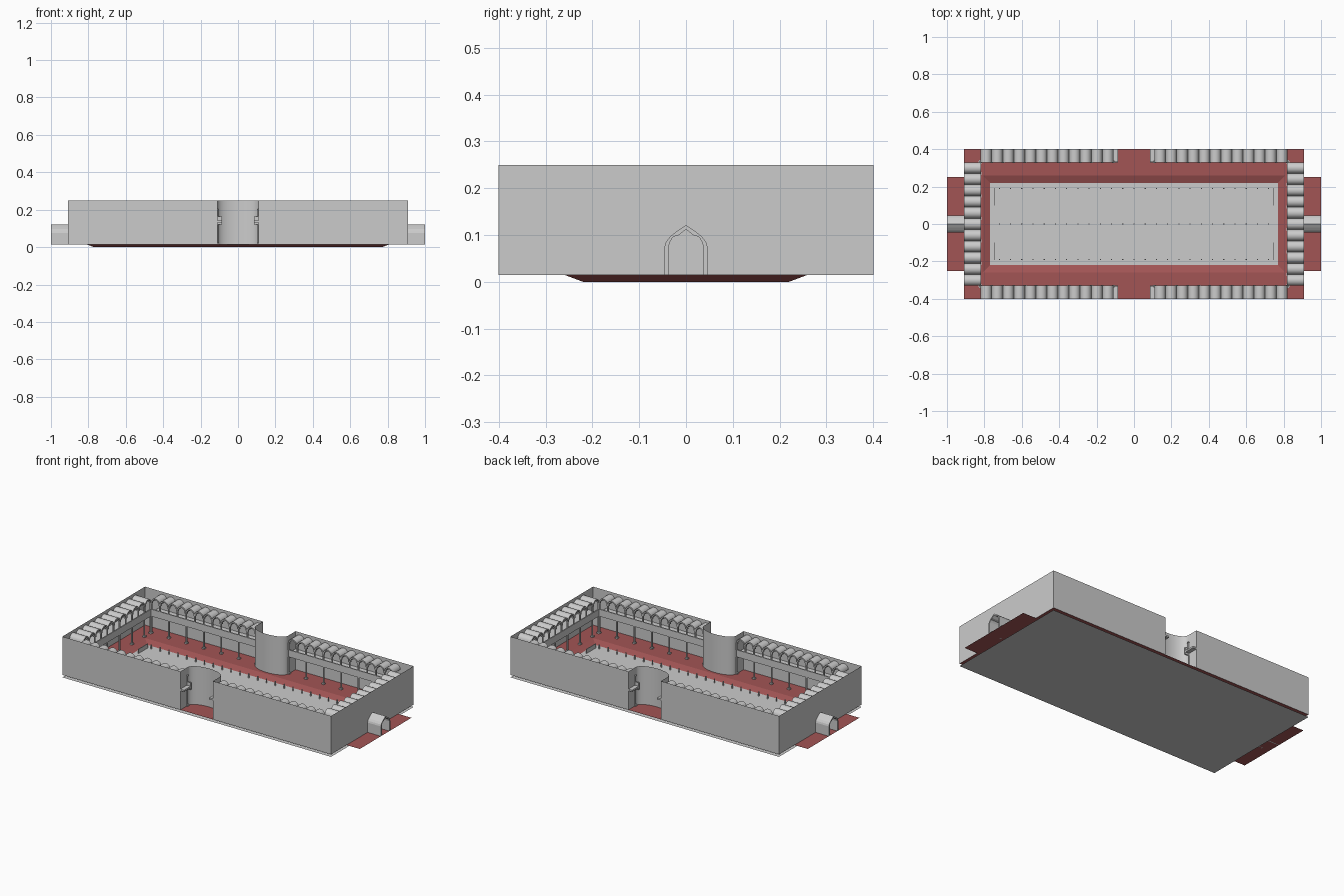
import bpy, bmesh, math
from mathutils import Matrix, Vector

if "Cube" in bpy.data.objects:
    bpy.data.objects.remove(bpy.data.objects["Cube"])

FLOOR, TOP = 0.015, 0.25
red = bpy.data.materials.new("red_ground")
red.diffuse_color = (0.36, 0.09, 0.09, 1)
red.use_nodes = True
red.node_tree.nodes["Principled BSDF"].inputs["Base Color"].default_value = red.diffuse_color


def finish(name, bm, mat=None, smooth=False):
    me = bpy.data.meshes.new(name)
    bm.to_mesh(me)
    bm.free()
    ob = bpy.data.objects.new(name, me)
    bpy.context.collection.objects.link(ob)
    if mat:
        me.materials.append(mat)
    if smooth:
        bpy.ops.object.select_all(action='DESELECT')
        ob.select_set(True)
        bpy.context.view_layer.objects.active = ob
        bpy.ops.object.shade_smooth_by_angle(angle=math.radians(35))
    return ob


def box(bm, lo, hi, mx=Matrix()):
    lo, hi = Vector(lo), Vector(hi)
    m = mx @ Matrix.Translation((lo + hi) / 2) @ Matrix.Diagonal((*(hi - lo), 1))
    bmesh.ops.create_cube(bm, size=1, matrix=m)


def column(bm, u, v, z0, z1, r, mx=Matrix(), seg=8):
    bmesh.ops.create_cone(bm, segments=seg, radius1=r, radius2=r, depth=z1 - z0, cap_ends=True,
                          matrix=mx @ Matrix.Translation((u, v, (z0 + z1) / 2)))


def rect(bm, x, y, z):
    return [bm.verts.new(p) for p in ((-x, -y, z), (x, -y, z), (x, y, z), (-x, y, z))]


def bridge(bm, a, b, closed=True):
    n = len(a)
    for i in range(n if closed else n - 1):
        j = (i + 1) % n
        bm.faces.new((a[i], a[j], b[j], b[i]))


def shell(bm, outer, inner, to3d, d0, d1):
    # hollow arch: outer and inner outlines extruded from d0 to d1
    rings = [[bm.verts.new(to3d(p, d)) for p in pts]
             for pts, d in ((outer, d0), (outer, d1), (inner, d1), (inner, d0))]
    for k in range(4):
        bridge(bm, rings[k], rings[(k + 1) % 4], closed=False)
    for end in (0, -1):
        bm.faces.new([r[end] for r in rings])


# grey arena base sheet
bm = bmesh.new()
bm.faces.new(rect(bm, 0.91, 0.40, 0.0))
finish("arena_base", bm)

# red walkway with sloped bank down to the arena
bm = bmesh.new()
a, b, c = rect(bm, 0.91, 0.40, FLOOR), rect(bm, 0.81, 0.26, FLOOR), rect(bm, 0.77, 0.22, 0.0)
bridge(bm, a, b)
bridge(bm, b, c)
finish("walkway", bm, red)

# red aprons outside both gates
bm = bmesh.new()
for s in (-1, 1):
    bm.faces.new([bm.verts.new((s * x, y, FLOOR)) for x, y in
                  ((0.91, -0.25), (1.0, -0.25), (1.0, 0.25), (0.91, 0.25))])
finish("gate_apron", bm, red)

# outer wall with a curved niche in the middle of both long sides
arc = [(0.11 * math.cos(t), 0.33 - 0.053 * math.sin(t))
       for t in (math.pi * i / 24 for i in range(25))]
half = [(0.91, 0.40), (0.11, 0.40)] + arc + [(-0.11, 0.40), (-0.91, 0.40)]
path = half + [(-x, -y) for x, y in half]
bm = bmesh.new()
bridge(bm, [bm.verts.new((x, y, FLOOR)) for x, y in path],
       [bm.verts.new((x, y, TOP)) for x, y in path])
finish("outer_wall", bm, smooth=True)


# one straight gallery: u runs along it, v points outward from the arcade
def gallery(tag, origin, angle, length, bays, depth, lo, hi):
    mx = Matrix.Translation(origin) @ Matrix.Rotation(angle, 4, 'Z')
    pitch = length / bays
    r, spring = pitch / 2, 0.205
    # balcony slab and parapet
    bm = bmesh.new()
    box(bm, (lo, 0, 0.132), (hi, depth, 0.142), mx)
    box(bm, (lo, 0, 0.12), (hi, 0.007, 0.163), mx)
    finish(tag + "_balcony", bm)
    # vaults with a raised arch rim
    bm = bmesh.new()
    for i in range(bays):
        u0 = -length / 2 + pitch * (i + 0.5)

        def ring(q):
            return [(u0 + q * math.cos(math.pi * k / 10), spring + q * math.sin(math.pi * k / 10))
                    for k in range(11)]

        def place(p, d):
            return mx @ Vector((p[0], d, p[1]))
        shell(bm, ring(r), ring(r - 0.004), place, 0.004, depth)
        shell(bm, ring(r), ring(r - 0.008), place, -0.002, 0.005)
    finish(tag + "_vaults", bm, smooth=True)
    # upper and lower columns
    bm = bmesh.new()
    for i in range(bays + 1):
        u = -length / 2 + pitch * i
        column(bm, u, 0.003, 0.163, spring, 0.005, mx)
        box(bm, (u - 0.007, -0.003, spring - 0.006), (u + 0.007, 0.009, spring), mx)
        if i % 2 == 0 or i == bays:
            column(bm, u, 0.004, FLOOR, 0.12, 0.005, mx)
            box(bm, (u - 0.008, -0.004, FLOOR), (u + 0.008, 0.012, FLOOR + 0.008), mx)
    finish(tag + "_columns", bm, smooth=True)


for sx in (-1, 1):
    for sy, ang in ((1, 0), (-1, math.pi)):
        e = sx * sy
        ends = sorted((-e * 0.38, e * 0.355))
        gallery("long_gallery", (sx * 0.465, sy * 0.33, 0), ang, 0.71, 12, 0.07, *ends)
    gallery("end_gallery", (sx * 0.82, 0, 0), -sx * math.pi / 2, 0.66, 11, 0.09, -0.33, 0.33)


# pointed gate tunnels on both ends
def pointed(w, peak):
    right = [(w, FLOOR), (w, 0.075), (w * 0.93, 0.085), (w * 0.75, 0.096), (w * 0.4, peak - 0.012)]
    return right + [(0, peak)] + [(-y, z) for y, z in reversed(right)]


bm = bmesh.new()
for s in (-1, 1):
    shell(bm, pointed(0.046, 0.121), pointed(0.037, 0.112),
          lambda p, d: Vector((s * d, p[0], p[1])), 0.91, 1.0)
finish("gate_tunnel", bm)

# fence posts along the arena and its centre line
bm = bmesh.new()
for y in (-0.19, 0, 0.19):
    for i in range(25):
        column(bm, -0.72 + 0.06 * i, y, 0, 0.026, 0.0035, seg=6)
finish("fence_posts", bm)

# low barriers at the arena corners
bm = bmesh.new()
for sx in (-1, 1):
    for sy in (-1, 1):
        y0, y1 = sorted((sy * 0.10, sy * 0.192))
        box(bm, (sx * 0.745 - 0.002, y0, 0), (sx * 0.745 + 0.002, y1, 0.026))
finish("corner_barrier", bm)

for ob in bpy.data.objects:
    bm = bmesh.new()
    bm.from_mesh(ob.data)
    bmesh.ops.recalc_face_normals(bm, faces=bm.faces)
    bm.to_mesh(ob.data)
    bm.free()
